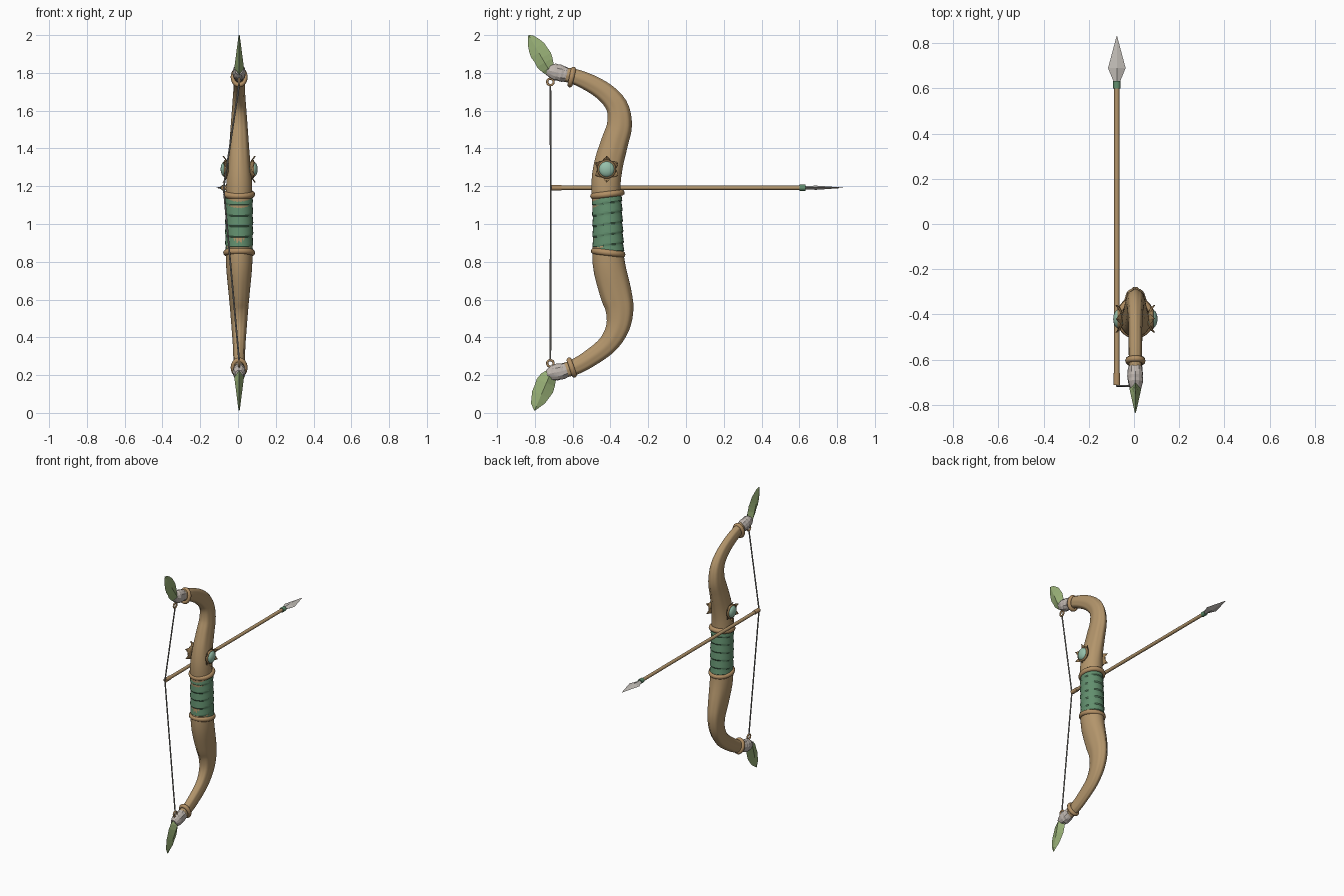
import bpy, bmesh, math
from mathutils import Vector

cube = bpy.data.objects.get("Cube")
if cube:
    bpy.data.objects.remove(cube, do_unlink=True)

X0 = 0.006      # bow centre plane
ARROW_X, ARROW_Z = -0.076, 1.192


def material(name, *rgb):
    lin = [((c / 255 + 0.055) / 1.055) ** 2.4 for c in rgb] + [1]
    m = bpy.data.materials.new(name)
    m.use_nodes = True
    m.diffuse_color = lin
    m.node_tree.nodes["Principled BSDF"].inputs["Base Color"].default_value = lin
    return m


WOOD = material("carved wood", 180, 150, 108)
TRIM = material("trim wood", 178, 143, 100)
GREEN = material("grip green", 98, 143, 110)
LEAF = material("leaf green", 154, 178, 120)
CLOTH = material("pale binding", 192, 183, 176)
GEM = material("pale teal gem", 150, 192, 170)
PETAL = material("petal brown", 152, 122, 82)
STRING = material("string grey", 140, 138, 134)
STEEL = material("arrow steel", 196, 191, 185)


def finish(ob, name, mat, smooth=None):
    ob.name = ob.data.name = name
    ob.data.materials.append(mat)
    if smooth:
        bpy.ops.object.select_all(action='DESELECT')
        ob.select_set(True)
        bpy.context.view_layer.objects.active = ob
        bpy.ops.object.shade_smooth_by_angle(angle=math.radians(smooth))
    return ob


def skin(name, loops, mat, smooth=None):
    """Bridge equal point loops into a closed, capped surface."""
    bm = bmesh.new()
    rows = [[bm.verts.new(p) for p in loop] for loop in loops]
    n = len(rows[0])
    for a, b in zip(rows, rows[1:]):
        for i in range(n):
            j = (i + 1) % n
            bm.faces.new((a[i], a[j], b[j], b[i]))
    bm.faces.new(rows[0][::-1])
    bm.faces.new(rows[-1])
    bmesh.ops.recalc_face_normals(bm, faces=bm.faces[:])
    me = bpy.data.meshes.new(name)
    bm.to_mesh(me)
    bm.free()
    ob = bpy.data.objects.new(name, me)
    bpy.context.collection.objects.link(ob)
    return finish(ob, name, mat, smooth)


def spline(rows, steps):
    """Catmull-Rom through rows of numbers."""
    pts = [Vector(r) for r in rows]
    pts = [pts[0]] + pts + [pts[-1]]
    out = []
    for p0, p1, p2, p3 in zip(pts, pts[1:], pts[2:], pts[3:]):
        for s in range(steps):
            t = s / steps
            out.append(p1 + (p2 - p0) * t / 2 + (2 * p0 - 5 * p1 + 4 * p2 - p3) * t * t / 2
                       + (3 * p1 - p0 - 3 * p2 + p3) * t ** 3 / 2)
    return out + [pts[-1]]


def loft(name, rows, mat, sides, steps, smooth=None, shape=lambda t, z, a: 1):
    """Rows are (y, z, side radius, depth radius)."""
    path = spline(rows, steps)
    loops = []
    for k, p in enumerate(path):
        a, b = path[max(k - 1, 0)], path[min(k + 1, len(path) - 1)]
        d = Vector((b[0] - a[0], b[1] - a[1])).normalized()
        loop = []
        for i in range(sides):
            ang = math.tau * i / sides
            f = shape(k / (len(path) - 1), p[1], ang)
            u, v = math.cos(ang) * p[2] * f, math.sin(ang) * p[3] * f
            loop.append((X0 + u, p[0] - d.y * v, p[1] + d.x * v))
        loops.append(loop)
    return skin(name, loops, mat, smooth)


def ring(name, y, z, tilt, major, minor, mat, wide=1.0):
    bpy.ops.mesh.primitive_torus_add(location=(X0, y, z), rotation=(tilt, 0, 0), major_radius=major,
                                     minor_radius=minor, major_segments=28, minor_segments=10)
    ob = bpy.context.object
    ob.scale.x = wide
    return finish(ob, name, mat, 60)


def rod(name, a, b, radius, mat, sides=12):
    a, b = Vector(a), Vector(b)
    bpy.ops.mesh.primitive_cylinder_add(vertices=sides, radius=radius, depth=(b - a).length,
                                        location=(a + b) / 2)
    ob = bpy.context.object
    ob.rotation_euler = (b - a).to_track_quat('Z', 'Y').to_euler()
    return finish(ob, name, mat, 50)


# Carved limbs: one swept body with grooves that fade out toward the grip
def grooves(t, z, a):
    fade = min(1, max(0, (abs(z - 1) - 0.22) / 0.2))
    gap = min(abs(math.cos(a) - s * c) for s in (1, -1) for c in (0.92, 0.4))
    return 1 - 0.08 * fade * max(0, 1 - gap / 0.16)


loft("bow_body", [
    (-.69, 1.80, .026, .034), (-.574, 1.775, .03, .042), (-.447, 1.71, .032, .05),
    (-.368, 1.627, .038, .058), (-.352, 1.527, .046, .066), (-.378, 1.431, .053, .072),
    (-.41, 1.315, .061, .077), (-.424, 1.193, .069, .077), (-.415, 1.0, .067, .074),
    (-.41, .80, .07, .085), (-.373, .638, .058, .084), (-.352, .548, .05, .074),
    (-.362, .452, .042, .062), (-.415, .362, .035, .052), (-.51, .288, .032, .046),
    (-.595, .241, .03, .042), (-.69, .213, .026, .034)], WOOD, 36, 4, 50, grooves)

# Wrapped grip with overlapping slanted bands
loft("grip_wrap", [(-.419, 1.15, .071, .078), (-.415, 1.0, .073, .079), (-.411, .85, .072, .082)],
     GREEN, 24, 24, 25, lambda t, z, a: 0.97 + 0.07 * ((t * 6 + math.sin(a) * 0.2 + 5) % 1))

# Trim rings round the grip and limb ends
ring("upper_grip_ring", -.416, 1.157, .12, .075, .017, TRIM, .92)
ring("lower_grip_ring", -.412, .848, -.12, .075, .017, TRIM, .92)
ring("upper_limb_ring", -.605, 1.778, 1.35, .042, .014, TRIM, .8)
ring("lower_limb_ring", -.605, .24, 1.9, .042, .014, TRIM, .8)


# Cloth bindings at the tips, lightly crumpled
def crumple(t, z, a):
    return 1 + 0.07 * math.sin(3 * a + 9 * t) * math.cos(2 * a - 14 * t)


loft("upper_binding", [(-.632, 1.79, .031, .038), (-.66, 1.797, .034, .043),
                       (-.70, 1.806, .033, .042), (-.735, 1.815, .022, .024)],
     CLOTH, 12, 3, None, crumple)
loft("lower_binding", [(-.632, .229, .031, .038), (-.66, .22, .034, .043),
                       (-.70, .212, .033, .042), (-.735, .203, .022, .024)],
     CLOTH, 12, 3, None, crumple)


# Leaf blades: diamond sections from stem to tip
def leaf(name, base, tip, widths):
    base, tip = Vector(base), Vector(tip)
    d = tip - base
    n = Vector((-d.y, d.x)).normalized()
    loops = []
    for t, left, right in widths:
        c = base + d * t
        thick = 0.003 + 0.027 * (1 - t) * min(1, 0.4 + 4 * t)
        p, q = c + n * left, c - n * right
        loops.append([(X0, p.x, p.y), (X0 + thick, c.x, c.y), (X0, q.x, q.y), (X0 - thick, c.x, c.y)])
    return skin(name, loops, LEAF)


leaf("upper_leaf", (-.712, 1.792), (-.833, 2.0),
     [(0, .02, .02), (.15, .037, .035), (.3, .047, .048), (.42, .045, .055), (.55, .048, .052),
      (.68, .042, .05), (.82, .03, .036), (.93, .014, .022), (1, .002, .002)])
leaf("lower_leaf", (-.712, .222), (-.802, .012),
     [(0, .02, .02), (.15, .04, .045), (.3, .048, .055), (.45, .052, .052), (.6, .044, .052),
      (.75, .036, .042), (.88, .018, .032), (1, .002, .002)])

# String loops and drawn string
ring("upper_string_loop", -.718, 1.752, 0, .017, .006, TRIM).rotation_euler = (0, math.pi / 2, 0)
ring("lower_string_loop", -.718, .262, 0, .017, .006, TRIM).rotation_euler = (0, math.pi / 2, 0)
nock = (ARROW_X, -.716, ARROW_Z)
rod("upper_string", (X0, -.718, 1.738), nock, .0045, STRING, 8)
rod("lower_string", (X0, -.718, .276), nock, .0045, STRING, 8)


# Arrow: nock, shaft, binding and flat diamond head
def arrow_part(name, y0, y1, radius, mat):
    rod(name, (ARROW_X, y0, ARROW_Z), (ARROW_X, y1, ARROW_Z), radius, mat)


arrow_part("arrow_shaft", -.71, .62, .0115, WOOD)
arrow_part("arrow_nock", -.712, -.66, .0145, TRIM)
arrow_part("arrow_binding", .60, .632, .0165, GREEN)
skin("arrow_head", [[(ARROW_X + w, y, ARROW_Z), (ARROW_X, y, ARROW_Z + h),
                     (ARROW_X - w, y, ARROW_Z), (ARROW_X, y, ARROW_Z - h)]
                    for y, w, h in ((.625, .012, .009), (.69, .039, .011), (.832, .001, .001))], STEEL)

# Gem flowers on both sides of the upper limb
for side, label in ((1, "left"), (-1, "right")):
    cx, cy, cz = X0 + side * .062, -.42, 1.29
    bpy.ops.mesh.primitive_uv_sphere_add(segments=20, ring_count=12, location=(cx + side * .012, cy, cz))
    bpy.context.object.scale = (.024, .042, .042)
    finish(bpy.context.object, label + "_gem", GEM, 60)
    bpy.ops.mesh.primitive_torus_add(location=(cx + side * .01, cy, cz), rotation=(0, math.pi / 2, 0),
                                     major_radius=.042, minor_radius=.008,
                                     major_segments=24, minor_segments=8)
    finish(bpy.context.object, label + "_gem_rim", PETAL, 60)
    for k in range(6):
        a = math.tau * k / 6
        out, tan = Vector((0, math.sin(a), math.cos(a))), Vector((0, math.cos(a), -math.sin(a)))
        centre = Vector((cx, cy, cz))
        loops = []
        for r, w, lift in ((.02, .015, -.006), (.045, .022, .004), (.058, .012, .014), (.07, .001, .022)):
            c = centre + out * r + Vector((side * lift, 0, 0))
            up = Vector((.004, 0, 0))
            loops.append([c + tan * w, c + up, c - tan * w, c - up])
        skin(f"{label}_petal_{k + 1}", loops, PETAL)
